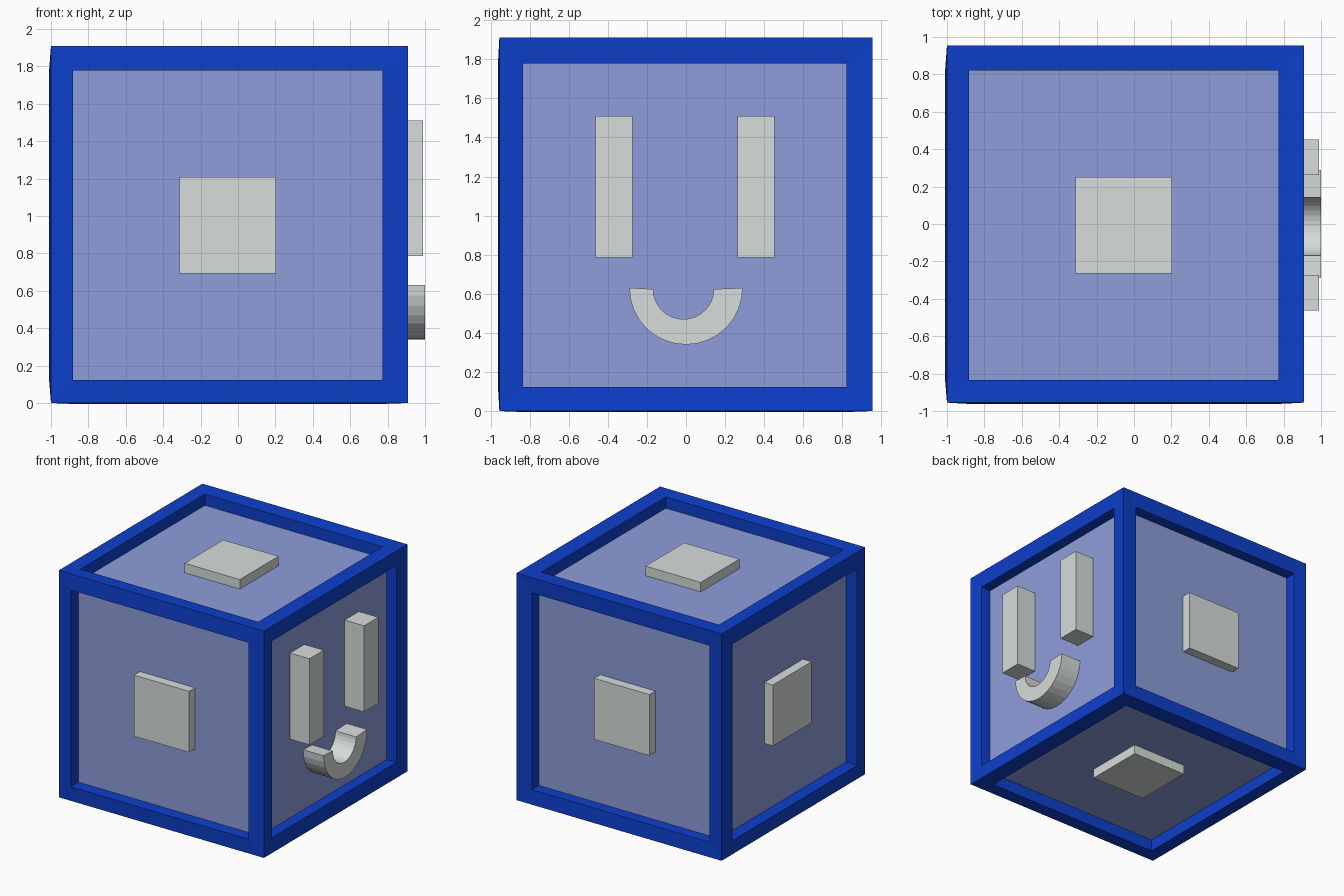
import bpy, bmesh, math
from mathutils import Vector

if "Cube" in bpy.data.objects:
    bpy.data.objects.remove(bpy.data.objects["Cube"])


def material(name, rgb):
    m = bpy.data.materials.new(name)
    m.diffuse_color = (*rgb, 1)
    m.use_nodes = True
    m.node_tree.nodes["Principled BSDF"].inputs["Base Color"].default_value = m.diffuse_color
    return m


BLUE = material("deep_blue", (0.004, 0.05, 0.60))
LILAC = material("lilac", (0.27, 0.34, 0.70))
PALE = material("pale_grey", (0.68, 0.72, 0.70))


def finish(name, bm, mat):
    bmesh.ops.recalc_face_normals(bm, faces=bm.faces[:])
    me = bpy.data.meshes.new(name)
    bm.to_mesh(me)
    bm.free()
    me.materials.append(mat)
    ob = bpy.data.objects.new(name, me)
    bpy.context.collection.objects.link(ob)
    return ob


def box(name, lo, hi, mat):
    lo, hi = Vector(lo), Vector(hi)
    bm = bmesh.new()
    bmesh.ops.create_cube(bm, size=1)
    for v in bm.verts:
        v.co = (lo + hi) / 2 + v.co * (hi - lo)
    return finish(name, bm, mat)


CENTRE = Vector((-0.045, 0, 0.955))     # middle of the frame
INNER = Vector((-0.055, -0.007, 0.95))  # middle of the openings
HALF, CORE = 0.955, 0.857

# Frame: a cube with a square opening sunk into each face
bm = bmesh.new()
bmesh.ops.create_cube(bm, size=2 * HALF)
corners = set(bm.verts)
faces = bm.faces[:]
bmesh.ops.inset_individual(bm, faces=faces, thickness=0.18)
bmesh.ops.inset_individual(bm, faces=faces, thickness=0, depth=-0.11)
for v in bm.verts:
    v.co += CENTRE if v in corners else INNER
bmesh.ops.recalc_face_normals(bm, faces=bm.faces[:])
bmesh.ops.delete(bm, geom=faces, context='FACES')
frame = finish("frame", bm, BLUE)

# Inner block that shows as a panel in every opening
c = Vector((-0.048, -0.003, 0.953))
box("panel_block", c - Vector((CORE,) * 3), c + Vector((CORE,) * 3), LILAC)

# Square buttons on every side but the face side
for name, axis, sign in (("front_button", 1, -1), ("back_button", 1, 1),
                         ("left_button", 0, -1), ("top_button", 2, 1),
                         ("bottom_button", 2, -1)):
    lo, hi = INNER - Vector((0.257,) * 3), INNER + Vector((0.257,) * 3)
    a, b = sorted((c[axis] + sign * 0.80, c[axis] + sign * 0.937))
    lo[axis], hi[axis] = a, b
    box(name, lo, hi, PALE)

# Eyes
for name, y in (("eye_a", -0.463), ("eye_b", 0.263)):
    box(name, (0.75, y, 0.785), (0.99, y + 0.19, 1.51), PALE)

# Smiling mouth: half ring pushed out of the panel
N = 16
bm = bmesh.new()
rings = []
for i in range(N + 1):
    t = math.pi * (1 + i / N)
    co, si = math.cos(t), math.sin(t)
    outer = (0.29 * co, 0.63 + 0.29 * si)
    inner = (-0.013 + 0.155 * co, 0.624 + 0.154 * si)
    rings.append([bm.verts.new((x, y, z)) for x, (y, z) in
                  ((0.75, outer), (1.0, outer), (1.0, inner), (0.75, inner))])
for p, q in zip(rings, rings[1:]):
    for k in range(4):
        n = (k + 1) % 4
        bm.faces.new((p[k], p[n], q[n], q[k]))
bm.faces.new(rings[0])
bm.faces.new(rings[-1])
finish("mouth", bm, PALE)
